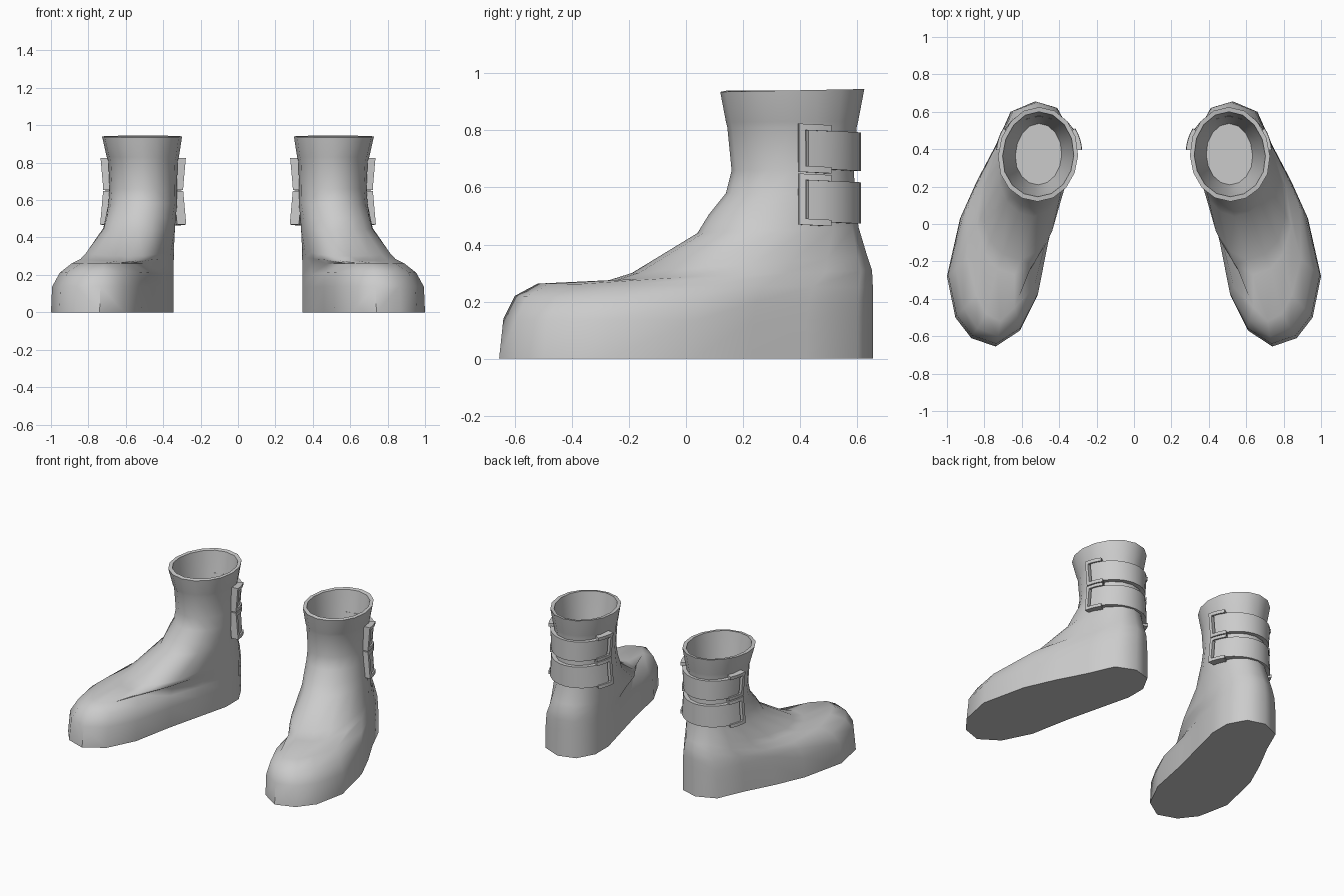
import bpy, bmesh
from math import sin, cos, pi, radians

cube = bpy.data.objects.get("Cube")
if cube:
    bpy.data.objects.remove(cube, do_unlink=True)

grey = bpy.data.materials.new("plain_grey")
grey.use_nodes = True
grey.diffuse_color = (0.6, 0.6, 0.6, 1)
grey.node_tree.nodes["Principled BSDF"].inputs["Base Color"].default_value = (0.6, 0.6, 0.6, 1)

SIDES = 16
CX, MID = 0.507, 0.375


def finish(name, bm, angle):
    """Turn a bmesh into a mirrored, shaded object."""
    bmesh.ops.recalc_face_normals(bm, faces=bm.faces)
    mesh = bpy.data.meshes.new(name)
    bm.to_mesh(mesh)
    bm.free()
    mesh.materials.append(grey)
    obj = bpy.data.objects.new(name, mesh)
    bpy.context.collection.objects.link(obj)
    bpy.ops.object.select_all(action='DESELECT')
    obj.select_set(True)
    bpy.context.view_layer.objects.active = obj
    bpy.ops.object.shade_smooth_by_angle(angle=radians(angle))
    obj.modifiers.new("other_foot", 'MIRROR').use_mirror_merge = False


def loft(bm, rings, closed=False):
    """Bridge consecutive loops; cap both ends unless the loft is closed."""
    loops = [[bm.verts.new(p) for p in ring] for ring in rings]
    for a, b in zip(loops, loops[1:]):
        for i in range(len(a)):
            j = (i + 1) % len(a)
            bm.faces.new((a[i], a[j], b[j], b[i]))
    bm.faces.new(loops[0][::-1])
    bm.faces.new(loops[-1])


# Sole outline, from the toe tip around the outer side to the heel and back
sole = [(.74, -.655), (.87, -.61), (.955, -.5), (1.0, -.28), (.93, .03), (.84, .23),
        (.74, .42), (.66, .6), (.53, .655), (.41, .62), (.345, .5), (.345, .36),
        (.4, .14), (.46, -.1), (.515, -.38), (.61, -.57)]

# Boot levels: front height, back height, front y, back y, shaft half width, toe squeeze
levels = [(0, 0, -.655, .655, .18, 1), (.14, .13, -.64, .655, .18, 1),
          (.22, .19, -.6, .655, .18, .88), (.263, .25, -.52, .655, .18, .64),
          (.275, .31, -.27, .652, .18, .9), (.3, .36, -.19, .635, .18, 1),
          (.44, .46, .04, .605, .18, 1), (.505, .51, .08, .598, .18, 1),
          (.58, .58, .14, .593, .183, 1), (.66, .66, .16, .588, .18, 1),
          (.81, .81, .145, .598, .185, 1), (.83, .83, .14, .603, .192, 1),
          (.935, .945, .12, .625, .212, 1)]


def boot_ring(zf, zb, yf, yb, hx, squeeze):
    """Blend the sole outline into the shaft ellipse."""
    t = min(1, (yf + .655) / .805)
    front = yf if t == 1 else .15
    ring = []
    for k, (sx, sy) in enumerate(sole):
        a = 2 * pi * k / SIDES
        reach = (MID - front) if cos(a) > 0 else (yb - MID)
        x = sx + (CX + hx * sin(a) - sx) * t
        y = sy + (MID - reach * cos(a) - sy) * t
        toe = max(0, min(1, (.1 - y) / .4))
        x += (.74 - x) * (1 - squeeze) * toe
        ring.append([x, y, zf + (zb - zf) * (1 - cos(a)) / 2])
    back = max(p[1] for p in ring)
    for p in ring:
        if p[1] > .35:
            p[1] = .35 + (p[1] - .35) * (yb - .35) / (back - .35)
    return ring


# Boot shell with a hollow collar
rings = [boot_ring(*row) for row in levels]
rim = rings[-1]


def inner_ring(scale_x, scale_y, z):
    return [(CX + (x - CX) * scale_x, MID + (y - MID) * scale_y, z) for x, y, _ in rim]


rings += [inner_ring(.89, .9, .94), inner_ring(.8, .82, .8), inner_ring(.58, .65, .55)]
bm = bmesh.new()
loft(bm, rings)
finish("boot", bm, 50)


def wrap(bm, start, end, z0, z1, lift, steps):
    """Curved bar around the shaft; angles are measured from the back."""
    def point(a, z, off):
        hx = .18 + .09 * abs(z - .66)
        return (CX + (hx + off) * sin(a), MID + (.215 + off) * cos(a), z - .012 * cos(a))
    sections = []
    for i in range(steps + 1):
        a = radians(start + (end - start) * i / steps)
        sections.append([point(a, z0, -.015), point(a, z0, lift),
                         point(a, z1, lift), point(a, z1, -.015)])
    loft(bm, sections)


# Two straps around the back, each with an open buckle frame on both sides
for name, low, high in (("lower", .485, .63), ("upper", .67, .805)):
    bm = bmesh.new()
    wrap(bm, -77, 77, low, high, .024, 14)
    finish(name + "_strap", bm, 40)

    bm = bmesh.new()
    bottom, top = low - .014, high + .02
    for side in (-1, 1):
        wrap(bm, side * 57, side * 85, bottom, bottom + .022, .034, 4)
        wrap(bm, side * 57, side * 85, top - .022, top, .034, 4)
        wrap(bm, side * 80, side * 85, bottom + .022, top - .022, .034, 1)
    finish(name + "_buckles", bm, 30)
